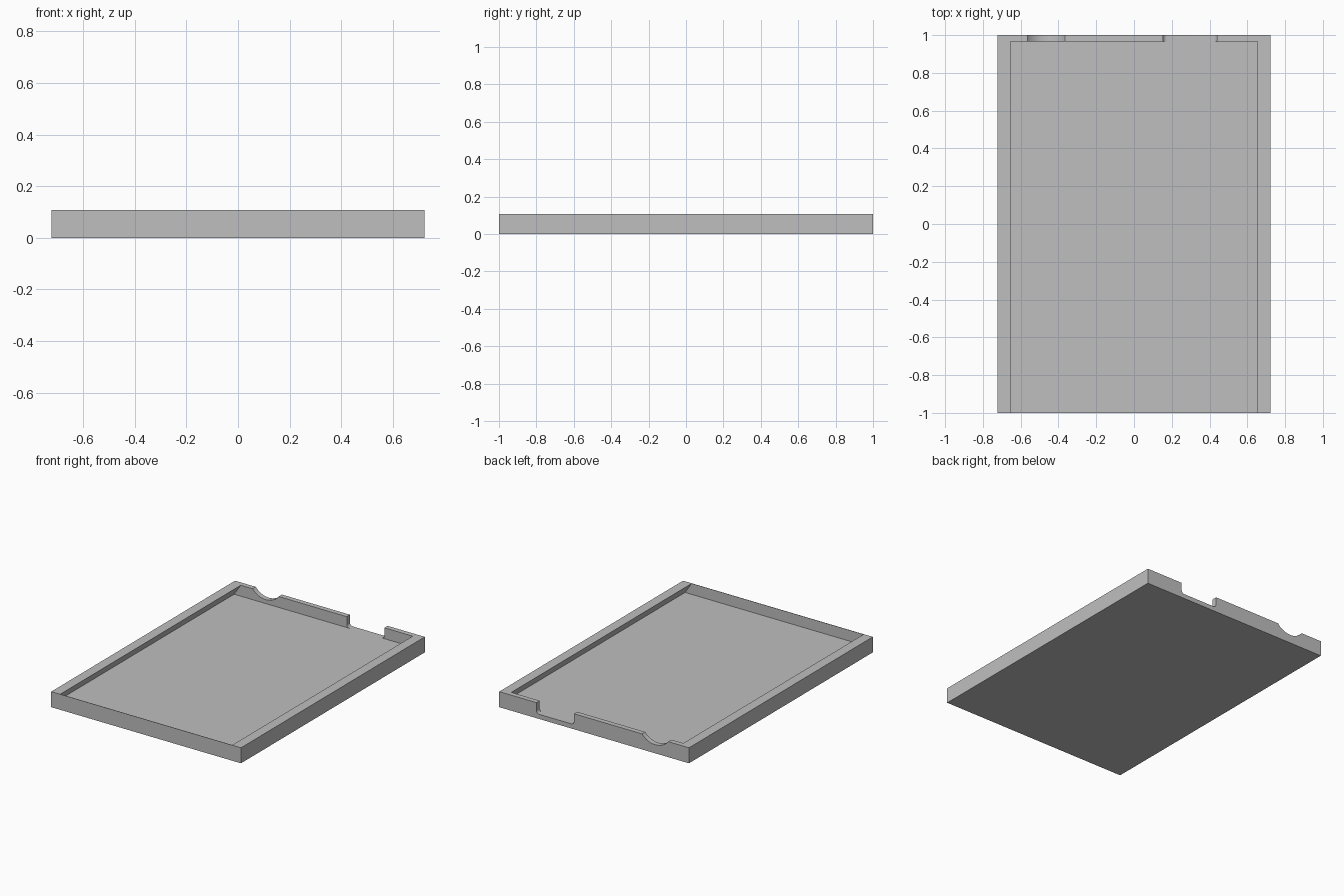
import bpy, bmesh
from math import sin, cos, asin, pi

cube = bpy.data.objects.get("Cube")
if cube:
    bpy.data.objects.remove(cube, do_unlink=True)

HALF_W, HEIGHT, FLOOR = 0.723, 0.107, 0.032
RIM, GROOVE = 0.655, 0.705          # inner half width at the top and at the floor
BACK_INNER, FRONT_INNER = 0.965, -0.997

grey = bpy.data.materials.new("plain_grey")
grey.use_nodes = True
colour = (0.52, 0.52, 0.52, 1)
grey.diffuse_color = colour
grey.node_tree.nodes["Principled BSDF"].inputs["Base Color"].default_value = colour


def extrude_profile(name, outline, y0, y1):
    """Extrude an XZ outline from y0 to y1 as a solid."""
    bm = bmesh.new()
    face = bm.faces.new([bm.verts.new((x, y0, z)) for x, z in outline])
    moved = bmesh.ops.extrude_face_region(bm, geom=[face], use_keep_orig=True)["geom"]
    verts = [v for v in moved if isinstance(v, bmesh.types.BMVert)]
    bmesh.ops.translate(bm, vec=(0, y1 - y0, 0), verts=verts)
    bmesh.ops.recalc_face_normals(bm, faces=bm.faces)
    mesh = bpy.data.meshes.new(name)
    bm.to_mesh(mesh)
    bm.free()
    mesh.materials.append(grey)
    obj = bpy.data.objects.new(name, mesh)
    bpy.context.collection.objects.link(obj)
    return obj


def arc(cx, cz, r, start, end, steps=8):
    return [(cx + r * cos(start + (end - start) * i / steps),
             cz + r * sin(start + (end - start) * i / steps)) for i in range(steps + 1)]


# Tray floor with undercut side rails
half = [(HALF_W, 0), (HALF_W, HEIGHT), (RIM, HEIGHT), (GROOVE, FLOOR)]
tray = extrude_profile("tray_with_rails", half + [(-x, z) for x, z in reversed(half)],
                       FRONT_INNER, BACK_INNER)

# Thin front wall
front = [(-HALF_W, 0), (HALF_W, 0), (HALF_W, HEIGHT), (-HALF_W, HEIGHT)]
extrude_profile("front_wall", front, -1, FRONT_INNER)

# Back wall with a wide port opening and a round cable notch
port_l, port_r, fillet = 0.44, 0.153, 0.022
notch_x, notch_half, notch_depth = -0.465, 0.1, 0.048
radius = (notch_half ** 2 + notch_depth ** 2) / (2 * notch_depth)
spread = asin(notch_half / radius)
back = [(-HALF_W, 0), (HALF_W, 0), (HALF_W, HEIGHT), (port_l, HEIGHT)]
back += arc(port_l - fillet, FLOOR + fillet, fillet, 0, -pi / 2)
back += arc(port_r + fillet, FLOOR + fillet, fillet, -pi / 2, -pi)
back += [(port_r, HEIGHT)]
back += arc(notch_x, HEIGHT - notch_depth + radius, radius,
            -pi / 2 + spread, -pi / 2 - spread, 16)
back += [(-HALF_W, HEIGHT)]
wall = extrude_profile("back_wall", back, BACK_INNER, 1)

# Smooth the notch curves, keep the corners sharp
bpy.ops.object.select_all(action='DESELECT')
wall.select_set(True)
bpy.context.view_layer.objects.active = wall
bpy.ops.object.shade_smooth_by_angle(angle=pi / 7)
